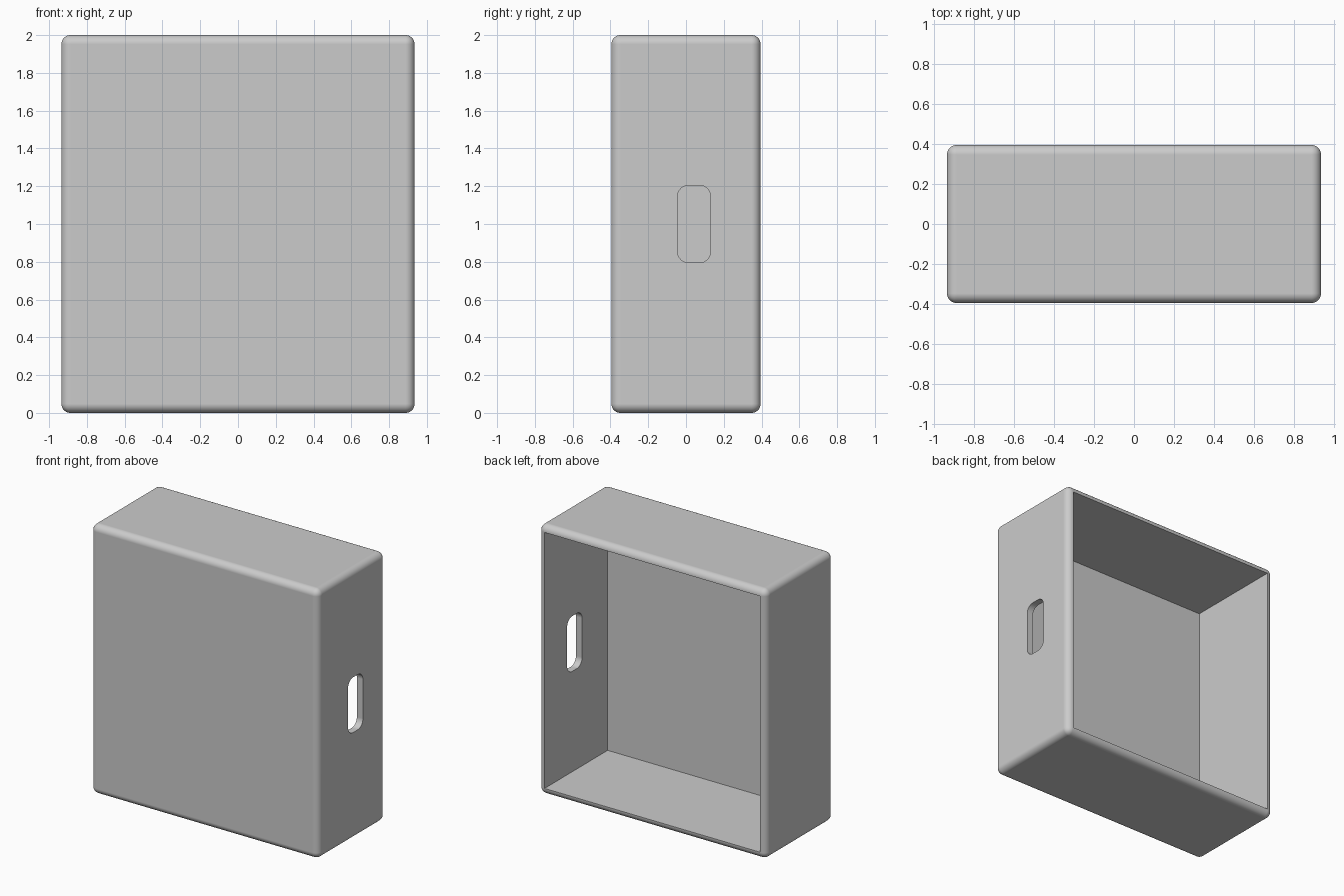
import bpy
import bmesh
from math import radians
from mathutils import Matrix, Vector

WIDTH, DEPTH, HEIGHT = 1.87, 0.79, 2.0
WALL = 0.05
RADIUS = 0.048

old = bpy.data.objects.get("Cube")
if old:
    bpy.data.objects.remove(old, do_unlink=True)

grey = bpy.data.materials.new("light grey")
grey.use_nodes = True
grey.diffuse_color = (0.6, 0.6, 0.6, 1)
grey.node_tree.nodes["Principled BSDF"].inputs["Base Color"].default_value = grey.diffuse_color


def rounded_box(name, low, high, radius=0, axis=None, segments=8):
    """Box between two corners; rounds all edges, or only those along one axis."""
    low, high = Vector(low), Vector(high)
    bm = bmesh.new()
    place = Matrix.Translation((low + high) / 2) @ Matrix.Diagonal((high - low).to_4d())
    bmesh.ops.create_cube(bm, size=1, matrix=place)
    if radius:
        edges = [e for e in bm.edges if axis is None
                 or abs((e.verts[0].co - e.verts[1].co)[axis]) > 1e-4]
        bmesh.ops.bevel(bm, geom=edges, offset=radius, segments=segments,
                        profile=0.5, affect='EDGES', clamp_overlap=True)
    mesh = bpy.data.meshes.new(name)
    bm.to_mesh(mesh)
    bm.free()
    mesh.materials.append(grey)
    obj = bpy.data.objects.new(name, mesh)
    bpy.context.collection.objects.link(obj)
    return obj


# Outer shell with every edge rounded
x, y = WIDTH / 2, DEPTH / 2
case = rounded_box("case_shell", (-x, -y, 0), (x, y, HEIGHT), RADIUS)

# Hollow that opens to the back, and the rounded slot in the left wall
cavity = rounded_box("cavity_cutter", (WALL - x, WALL - y, WALL),
                     (x - WALL, y + 0.2, HEIGHT - WALL))
slot = rounded_box("slot_cutter", (x - 0.2, -0.045, 0.795),
                   (x + 0.2, 0.13, 1.205), 0.06, axis=0)

bpy.ops.object.select_all(action='DESELECT')
case.select_set(True)
bpy.context.view_layer.objects.active = case
for cutter in (cavity, slot):
    cutter.hide_render = True
    cut = case.modifiers.new(cutter.name, 'BOOLEAN')
    cut.operation = 'DIFFERENCE'
    cut.solver = 'EXACT'
    cut.object = cutter
    bpy.ops.object.modifier_apply(modifier=cut.name)
    bpy.data.objects.remove(cutter, do_unlink=True)

# Smooth rounds, crisp inner edges and flat walls
bpy.ops.object.shade_smooth_by_angle(angle=radians(30))
flat = case.modifiers.new("flat_walls", 'WEIGHTED_NORMAL')
flat.keep_sharp = True
